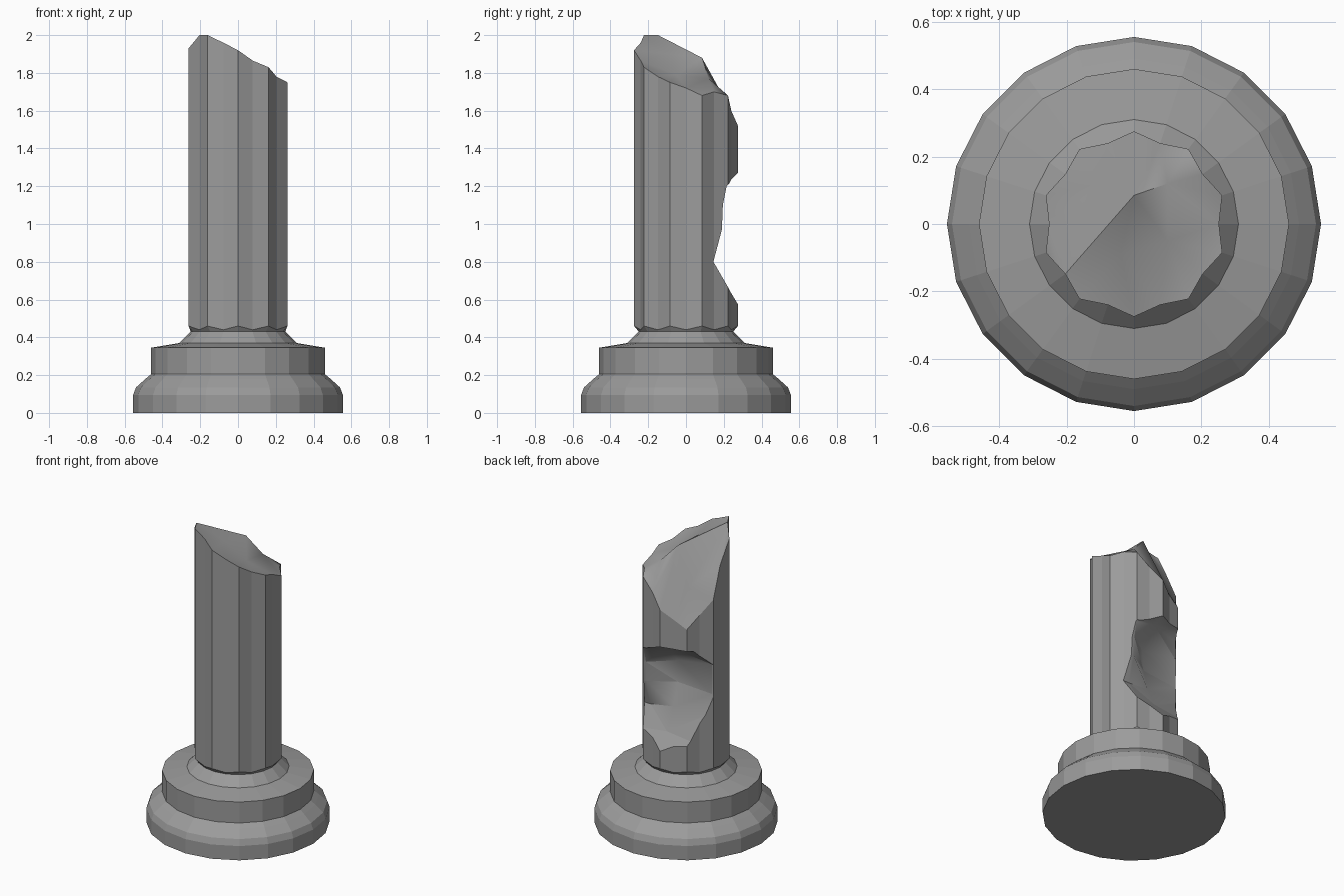
import bpy, bmesh
from math import sin, cos, pi
from mathutils import Vector
from mathutils.geometry import delaunay_2d_cdt

if "Cube" in bpy.data.objects:
    bpy.data.objects.remove(bpy.data.objects["Cube"])

N = 20

# Dark grey stone
stone = bpy.data.materials.new("stone")
stone.diffuse_color = (.33, .33, .33, 1)
stone.use_nodes = True
stone.node_tree.nodes["Principled BSDF"].inputs["Base Color"].default_value = stone.diffuse_color


def make_object(name, bm):
    bmesh.ops.recalc_face_normals(bm, faces=bm.faces)
    mesh = bpy.data.meshes.new(name)
    bm.to_mesh(mesh)
    bm.free()
    mesh.materials.append(stone)
    obj = bpy.data.objects.new(name, mesh)
    bpy.context.collection.objects.link(obj)
    return obj


def bridge(bm, a, b):
    for i in range(len(a)):
        j = (i + 1) % len(a)
        bm.faces.new((a[i], a[j], b[j], b[i]))


def ring(bm, radius, height):
    return [bm.verts.new((radius(i) * cos(2 * pi * i / N),
                          radius(i) * sin(2 * pi * i / N), height(i)))
            for i in range(N)]


# Stepped base, turned from a profile
bm = bmesh.new()
profile = [(.555, 0), (.555, .095), (.54, .135), (.49, .18), (.46, .205),
           (.46, .345), (.31, .37), (.25, .43)]
rings = [ring(bm, lambda i, r=r: r, lambda i, z=z: z) for r, z in profile]


# Fluted shaft: ridges on odd steps, shallow grooves on even steps
def flute(i):
    return .275 if i % 2 else .252


rim_z = [1.72, 1.68, 1.70, 1.68, 1.60, 1.52, 1.46, 1.41, 1.49, 1.585,
         1.78, 1.93, 2.0, 2.0, 1.96, 1.92, 1.865, 1.83, 1.78, 1.75]
rings.append(ring(bm, flute, lambda i: .46 if i % 2 else .44))
rings.append(ring(bm, flute, lambda i: rim_z[i]))
for a, b in zip(rings, rings[1:]):
    bridge(bm, a, b)
bm.faces.new(rings[0][::-1])

# Broken top: crest line and soft hollows inside the jagged rim
inner = [(0, .085, 1.88), (.1, .12, 1.77), (-.1, .12, 1.64),
         (.1, -.05, 1.79), (-.04, -.09, 1.90)]
top = rings[-1] + [bm.verts.new(p) for p in inner]
flat = [Vector((v.co.x, v.co.y)) for v in top]
crest = [(12, N), (N, N + 1)]
_, _, tris, origin, _, _ = delaunay_2d_cdt(flat, crest, [list(range(N))], 1, 1e-5)
for t in tris:
    bm.faces.new([top[origin[k][0]] for k in t]).smooth = True
for a, b in crest:
    edge = bm.edges.get((top[a], top[b]))
    if edge:
        edge.smooth = False
column = make_object("broken_column", bm)

# Chipped hollow in the back of the shaft: sections of (y, z) lofted along x
right = [(.3, .54), (.22, .67), (.145, .8), (.19, .97), (.195, 1.1), (.215, 1.2), (.3, 1.29)]
middle = [(.3, .54), (.2, .68), (.13, .82), (.09, .97), (.08, 1.11), (.19, 1.245), (.3, 1.28)]
left = [(.3, .50), (.2, .65), (.12, .82), (.08, .95), (.085, 1.15), (.18, 1.26), (.3, 1.29)]
bm = bmesh.new()
loft = [[bm.verts.new((x, y, z)) for y, z in sec] for x, sec in
        ((-.45, left), (-.25, left), (0, middle), (.16, right), (.45, right))]
for a, b in zip(loft, loft[1:]):
    bridge(bm, a, b)
bm.faces.new(loft[0])
bm.faces.new(loft[-1])
bmesh.ops.triangulate(bm, faces=bm.faces)
for f in bm.faces:
    f.smooth = True
cutter = make_object("chip_cutter", bm)
cutter.hide_render = True
cutter.hide_viewport = True

mod = column.modifiers.new("chip", 'BOOLEAN')
mod.operation = 'DIFFERENCE'
mod.solver = 'EXACT'
mod.object = cutter
